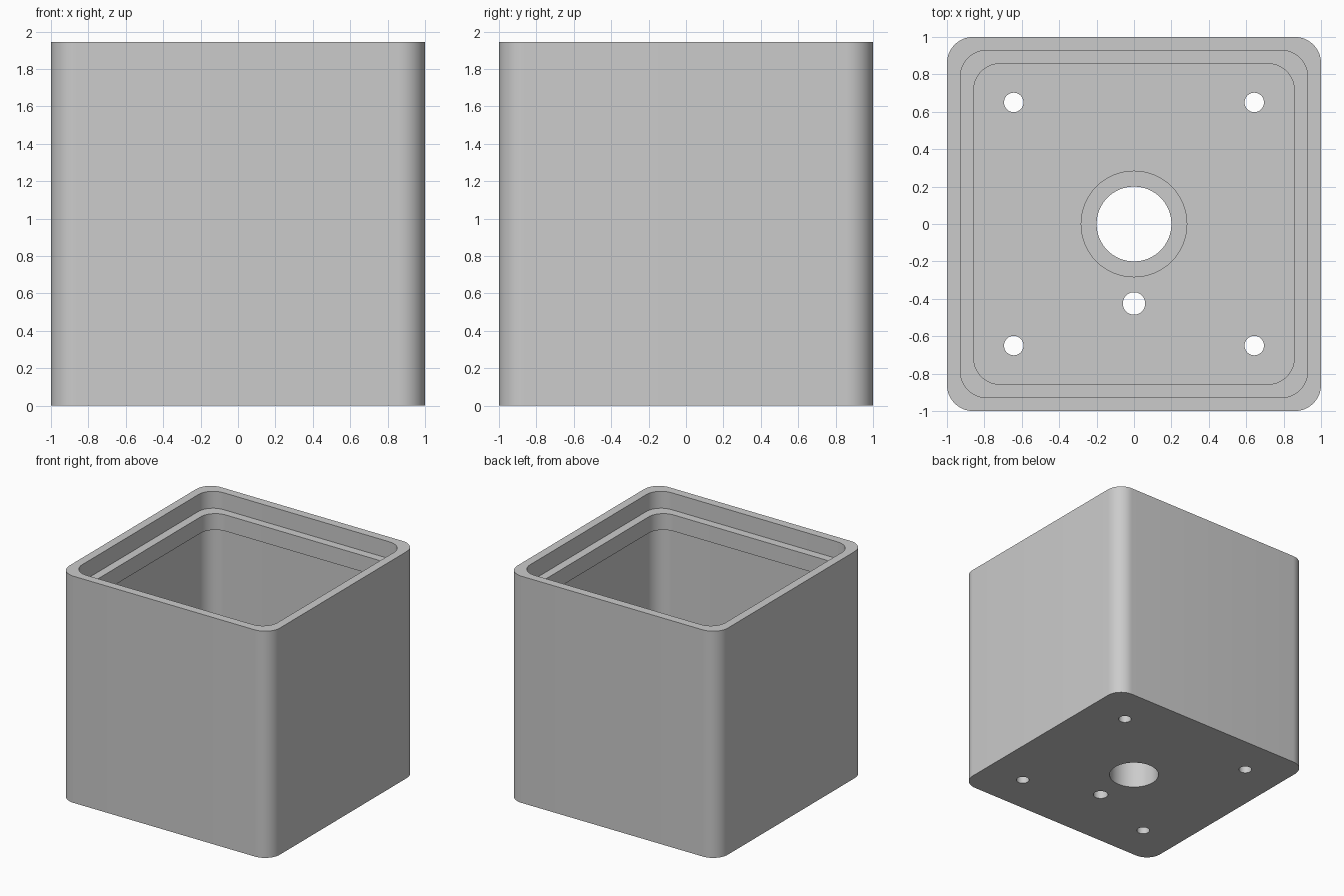
import bpy, bmesh, math

cube = bpy.data.objects.get("Cube")
if cube:
    bpy.data.objects.remove(cube, do_unlink=True)

HEIGHT, FLOOR, BOSS_TOP = 1.945, 0.14, 0.42
CORNER, STEPS = 0.14, 12

grey = bpy.data.materials.new("plain grey")
grey.use_nodes = True
grey.diffuse_color = (0.6, 0.6, 0.6, 1)
grey.node_tree.nodes["Principled BSDF"].inputs["Base Color"].default_value = (0.6, 0.6, 0.6, 1)


def rounded_square(half):
    """Outline of a square with rounded corners, counter-clockwise."""
    pts = []
    for q, (sx, sy) in enumerate([(1, 1), (-1, 1), (-1, -1), (1, -1)]):
        for i in range(STEPS + 1):
            a = (q + i / STEPS) * math.pi / 2
            pts.append((sx * (half - CORNER) + CORNER * math.cos(a),
                        sy * (half - CORNER) + CORNER * math.sin(a)))
    return pts


def loft(name, sections):
    """Skin rounded squares given as (half width, height), capping both ends."""
    bm = bmesh.new()
    rings = [[bm.verts.new((x, y, z)) for x, y in rounded_square(h)] for h, z in sections]
    for lo, hi in zip(rings, rings[1:]):
        n = len(lo)
        for i in range(n):
            j = (i + 1) % n
            bm.faces.new((lo[i], lo[j], hi[j], hi[i]))
    bm.faces.new(rings[0][::-1])
    bm.faces.new(rings[-1])
    bmesh.ops.recalc_face_normals(bm, faces=bm.faces)
    mesh = bpy.data.meshes.new(name)
    bm.to_mesh(mesh)
    bm.free()
    obj = bpy.data.objects.new(name, mesh)
    bpy.context.collection.objects.link(obj)
    mesh.materials.append(grey)
    return obj


def combine(target, operation, x, y, radius, z0, z1):
    """Join or cut a vertical cylinder, then discard the helper."""
    bpy.ops.mesh.primitive_cylinder_add(vertices=64, radius=radius, depth=z1 - z0,
                                        location=(x, y, (z0 + z1) / 2))
    tool = bpy.context.object
    tool.hide_render = True
    tool.data.materials.append(grey)
    mod = target.modifiers.new("cylinder", 'BOOLEAN')
    mod.operation, mod.solver, mod.object = operation, 'EXACT', tool
    bpy.context.view_layer.objects.active = target
    bpy.ops.object.modifier_apply(modifier=mod.name)
    bpy.data.objects.remove(tool, do_unlink=True)


# Open box: outer wall, rim, lid recess, projecting lip, inner wall and floor
box = loft("open_box", [
    (1, 0), (1, HEIGHT), (0.928, HEIGHT), (0.928, HEIGHT - 0.145),
    (0.857, HEIGHT - 0.145), (0.857, HEIGHT - 0.285),
    (0.928, HEIGHT - 0.285), (0.928, FLOOR)])

# Raised collar around the centre opening
combine(box, 'UNION', 0, 0, 0.285, FLOOR / 2, BOSS_TOP)

# Centre opening, side hole and four mounting holes
combine(box, 'DIFFERENCE', 0, 0, 0.2, -0.1, BOSS_TOP + 0.1)
combine(box, 'DIFFERENCE', 0, -0.425, 0.06, -0.1, BOSS_TOP)
for sx in (-1, 1):
    for sy in (-1, 1):
        combine(box, 'DIFFERENCE', sx * 0.643, sy * 0.65, 0.052, -0.1, BOSS_TOP)

# Smooth curves, crisp edges
bpy.ops.object.select_all(action='DESELECT')
box.select_set(True)
bpy.context.view_layer.objects.active = box
bpy.ops.object.shade_smooth_by_angle(angle=math.radians(30))
